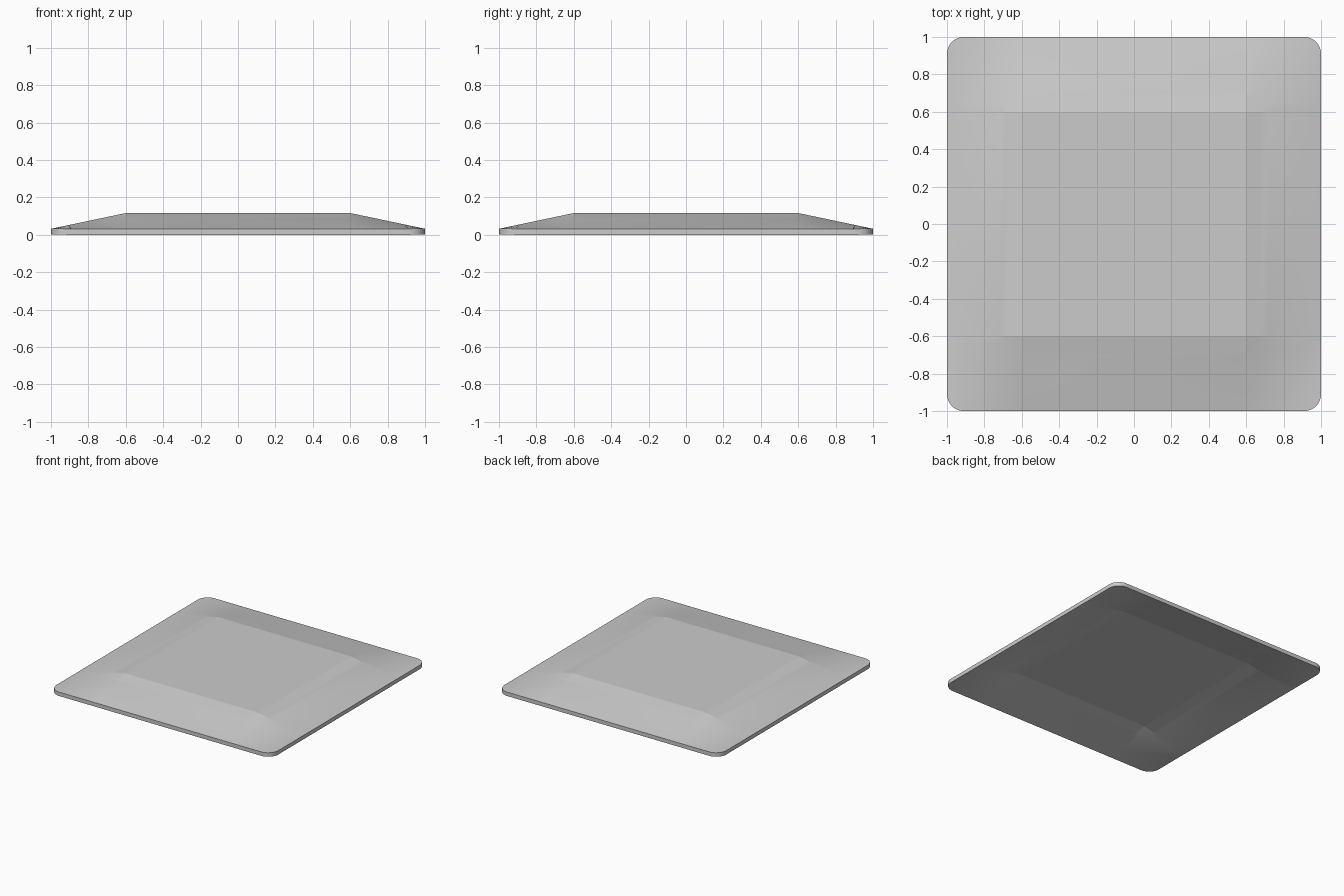
import bpy, bmesh, math

if "Cube" in bpy.data.objects:
    bpy.data.objects.remove(bpy.data.objects["Cube"])

TOP, RIM = 0.116, 0.032      # plateau height, plate thickness
FLAT, R = 0.6, 0.09          # plateau half width, corner radius

# Grid stations: plateau, sloped band, rounded corner zone
half = [FLAT + (1 - R - FLAT) * i / 8 for i in range(9)]
half += [1 - R + R * i / 6 for i in range(1, 7)]
stations = [-v for v in reversed(half)] + half


def ramp(v):
    return min(1.0, max(0.0, (1 - abs(v)) / (1 - FLAT)))


def plate_point(x, y):
    u, v = (abs(x) - 1 + R) / R, (abs(y) - 1 + R) / R
    if u > 0 and v > 0:      # square corner mapped to a quarter disc
        x = math.copysign(1 - R + R * u * math.sqrt(1 - v * v / 2), x)
        y = math.copysign(1 - R + R * v * math.sqrt(1 - u * u / 2), y)
    return x, y, RIM + (TOP - RIM) * ramp(x) * ramp(y)


# Upper surface
bm = bmesh.new()
grid = [[bm.verts.new(plate_point(x, y)) for x in stations] for y in stations]
for r0, r1 in zip(grid, grid[1:]):
    for i in range(len(r0) - 1):
        bm.faces.new((r0[i], r0[i + 1], r1[i + 1], r1[i]))

# Matching underside and vertical rim
under = bmesh.ops.duplicate(bm, geom=bm.verts[:] + bm.edges[:] + bm.faces[:])
low = [g for g in under["geom"] if isinstance(g, bmesh.types.BMVert)]
bmesh.ops.translate(bm, verts=low, vec=(0, 0, -RIM))
bmesh.ops.bridge_loops(bm, edges=[e for e in bm.edges if e.is_boundary])
bmesh.ops.recalc_face_normals(bm, faces=bm.faces[:])

mesh = bpy.data.meshes.new("plate")
bm.to_mesh(mesh)
bm.free()
plate = bpy.data.objects.new("plate", mesh)
bpy.context.collection.objects.link(plate)
bpy.context.view_layer.objects.active = plate
plate.select_set(True)
# Low limit keeps the plateau border crisp while the corners blend
bpy.ops.object.shade_smooth_by_angle(angle=math.radians(8))
